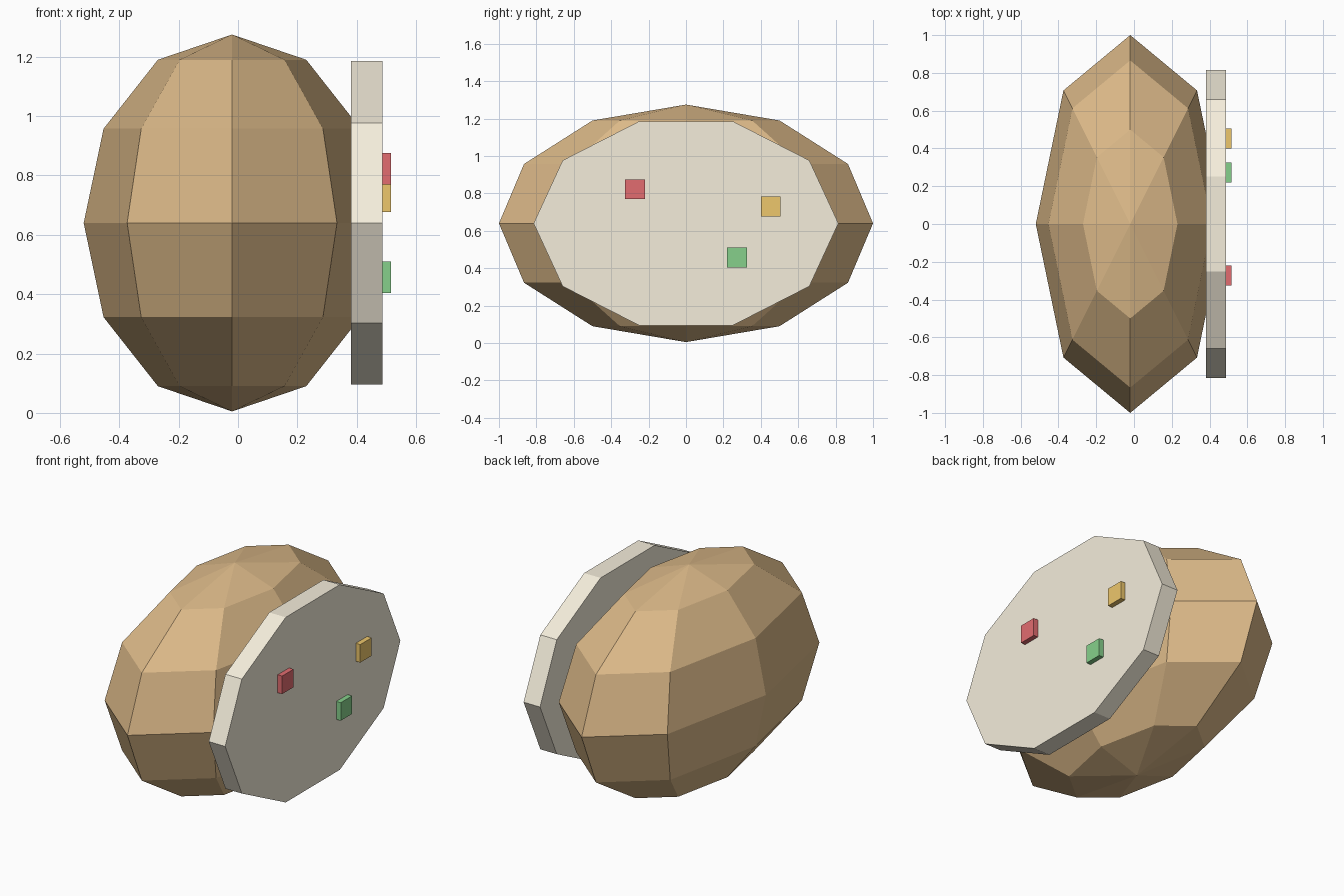
import bpy, bmesh
from math import cos, sin, pi
from mathutils import Matrix, Vector

if "Cube" in bpy.data.objects:
    bpy.data.objects.remove(bpy.data.objects["Cube"])

CENTRE_Z = 0.64


def finish(name, bm, color):
    bmesh.ops.recalc_face_normals(bm, faces=bm.faces)
    mesh = bpy.data.meshes.new(name)
    bm.to_mesh(mesh)
    bm.free()
    mat = bpy.data.materials.new(name + "_colour")
    mat.diffuse_color = (*color, 1)
    mat.use_nodes = True
    mat.node_tree.nodes["Principled BSDF"].inputs["Base Color"].default_value = mat.diffuse_color
    mesh.materials.append(mat)
    obj = bpy.data.objects.new(name, mesh)
    bpy.context.collection.objects.link(obj)
    return obj


# Body: faceted ellipsoid, 8 segments by 6 rings
bm = bmesh.new()
bmesh.ops.create_uvsphere(
    bm, u_segments=8, v_segments=6, radius=1,
    matrix=Matrix.Translation((-0.02, 0, CENTRE_Z)) @ Matrix.Diagonal((0.5, 1, 0.635, 1)))
finish("body", bm, (0.72, 0.49, 0.25))

# Face plate: ten-sided oval disc on the right side
bm = bmesh.new()
rim = [bm.verts.new((0.38, 0.815 * cos(i * pi / 5), CENTRE_Z + 0.573 * sin(i * pi / 5)))
       for i in range(10)]
back = bm.faces.new(rim)
front = bmesh.ops.extrude_face_region(bm, geom=[back], use_keep_orig=True)["geom"]
bmesh.ops.translate(bm, vec=Vector((0.107, 0, 0)),
                    verts=[v for v in front if isinstance(v, bmesh.types.BMVert)])
finish("face_plate", bm, (0.91, 0.85, 0.71))

# Square studs on the face plate
for name, y, z, color in (("red_stud", -0.273, 0.822, (0.76, 0.15, 0.16)),
                          ("orange_stud", 0.453, 0.73, (0.85, 0.57, 0.15)),
                          ("green_stud", 0.272, 0.457, (0.24, 0.63, 0.26))):
    bm = bmesh.new()
    bmesh.ops.create_cube(
        bm, size=1,
        matrix=Matrix.Translation((0.489, y, z)) @ Matrix.Diagonal((0.054, 0.106, 0.106, 1)))
    finish(name, bm, color)
